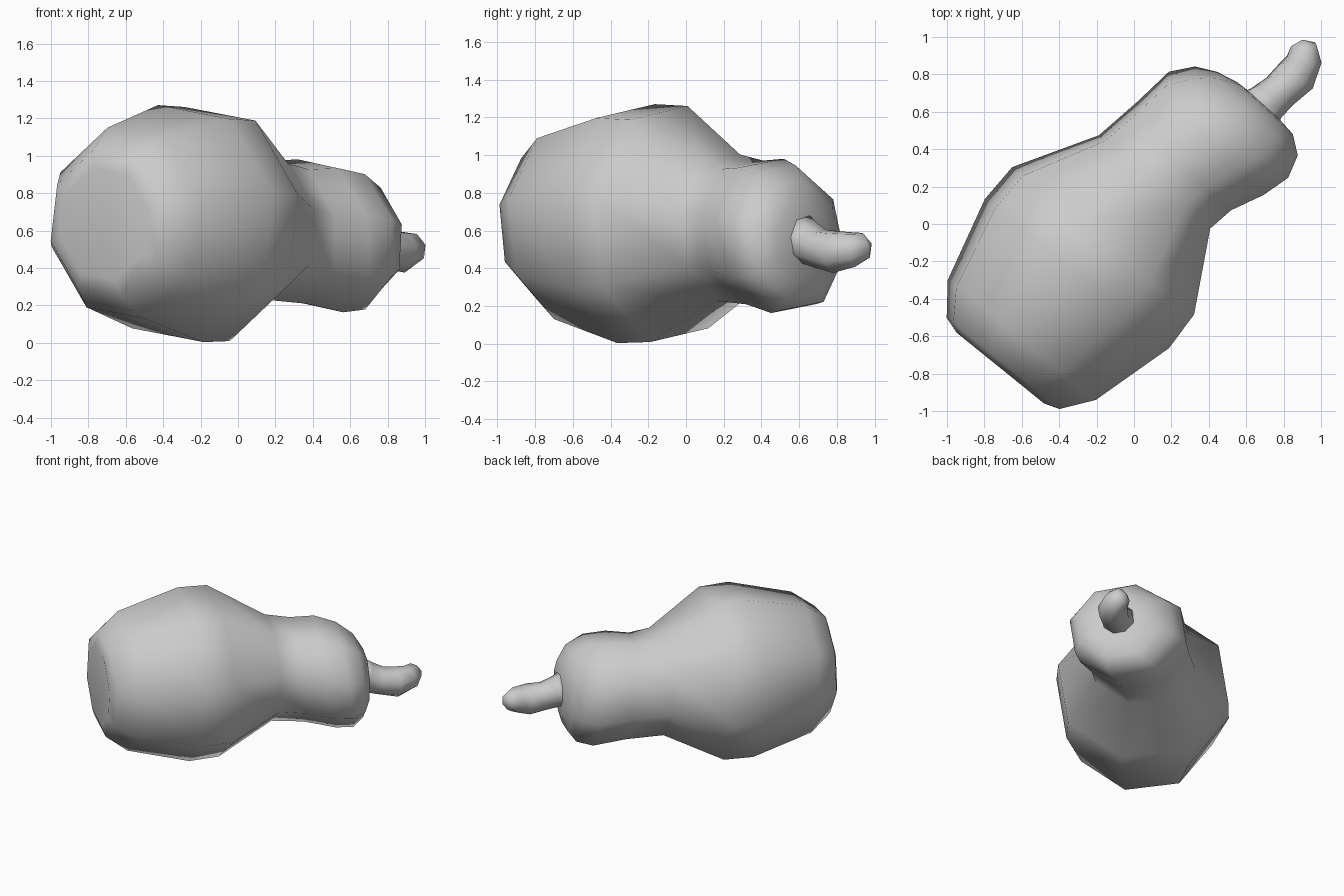
import bpy, bmesh
from math import radians, sin, cos, pi
from mathutils import Vector

if "Cube" in bpy.data.objects:
    bpy.data.objects.remove(bpy.data.objects["Cube"])

SIDES = 8


def ring_loft(name, rings, start, end, phase):
    """Skin octagonal rings (x, y, z, radius, heading, pitch) and close both ends with fans."""
    bm = bmesh.new()
    loops = []
    for x, y, z, r, heading, pitch in rings:
        h, p = radians(heading), radians(pitch)
        d = Vector((cos(h) * cos(p), sin(h) * cos(p), sin(p)))
        u = Vector((-sin(h), cos(h), 0))
        v = d.cross(u)
        loop = []
        for i in range(SIDES):
            a = radians(phase) + i * 2 * pi / SIDES
            loop.append(bm.verts.new(Vector((x, y, z)) + r * (u * cos(a) + v * sin(a))))
        loops.append(loop)
    first, last = bm.verts.new(start), bm.verts.new(end)
    for i in range(SIDES):
        j = (i + 1) % SIDES
        for a, b in zip(loops, loops[1:]):
            bm.faces.new((a[i], a[j], b[j], b[i]))
        bm.faces.new((first, loops[0][j], loops[0][i]))
        bm.faces.new((last, loops[-1][i], loops[-1][j]))
    bmesh.ops.recalc_face_normals(bm, faces=bm.faces)
    for f in bm.faces:
        f.smooth = True
    mesh = bpy.data.meshes.new(name)
    bm.to_mesh(mesh)
    bm.free()
    obj = bpy.data.objects.new(name, mesh)
    bpy.context.collection.objects.link(obj)
    return obj


# Gourd body: dimpled blossom end, wide belly, waist, rounded neck
ring_loft("gourd_body", [
    (-0.715, -0.77, 0.635, 0.31, 51, 0),
    (-0.70, -0.745, 0.64, 0.40, 51, 0),
    (-0.60, -0.62, 0.64, 0.525, 51, 0),
    (-0.305, -0.265, 0.637, 0.653, 51, 0),
    (-0.165, -0.09, 0.635, 0.645, 51, 0),
    (0.11, 0.225, 0.615, 0.40, 50, 0),
    (0.27, 0.365, 0.59, 0.395, 42, 6),
    (0.44, 0.485, 0.572, 0.428, 40, 10),
    (0.575, 0.545, 0.562, 0.40, 42, 8),
    (0.66, 0.59, 0.555, 0.32, 45, 4),
    (0.70, 0.62, 0.55, 0.21, 47, 0),
], (-0.69, -0.74, 0.635), (0.71, 0.635, 0.55), -14)

# Bent stem, flared where it meets the neck
ring_loft("stem", [
    (0.66, 0.60, 0.555, 0.14, 42, -15),
    (0.71, 0.65, 0.535, 0.115, 41, -20),
    (0.78, 0.71, 0.505, 0.105, 42, -14),
    (0.865, 0.79, 0.487, 0.115, 55, 3),
    (0.91, 0.88, 0.50, 0.097, 82, 12),
    (0.907, 0.955, 0.522, 0.07, 98, 15),
], (0.66, 0.58, 0.555), (0.90, 0.985, 0.53), -14)
